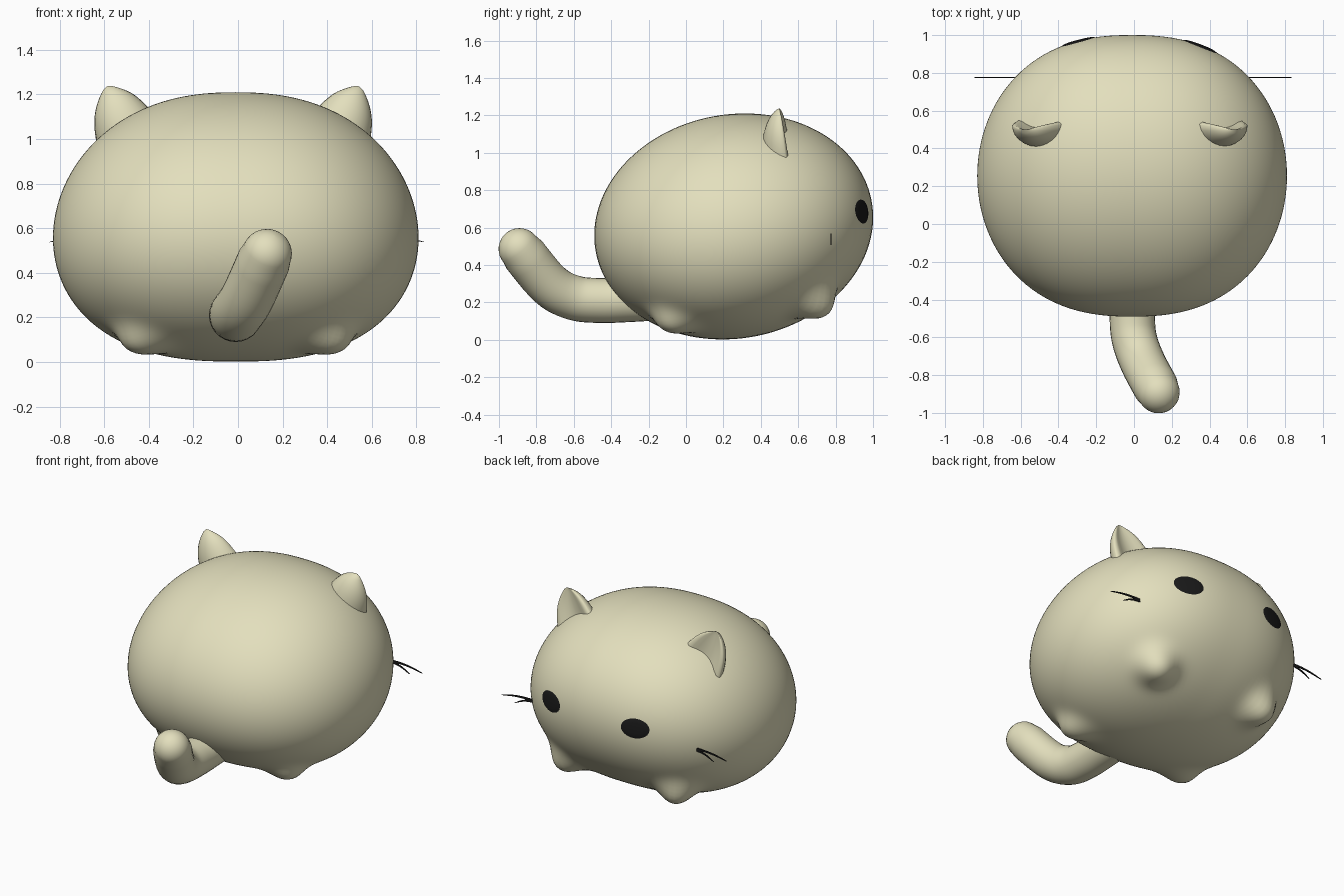
import bpy, bmesh, math
from mathutils import Vector

if "Cube" in bpy.data.objects:
    bpy.data.objects.remove(bpy.data.objects["Cube"])

CX = -0.01  # symmetry plane
P = 2.4     # sideways boxiness of the body


def material(name, rgb):
    m = bpy.data.materials.new(name)
    m.diffuse_color = (*rgb, 1)
    m.use_nodes = True
    m.node_tree.nodes["Principled BSDF"].inputs["Base Color"].default_value = m.diffuse_color
    return m


cream = material("cream", (0.77, 0.74, 0.51))
black = material("black", (0.01, 0.01, 0.01))


def finish(bm, name, mat, angle=60):
    bmesh.ops.recalc_face_normals(bm, faces=bm.faces[:])
    me = bpy.data.meshes.new(name)
    bm.to_mesh(me)
    bm.free()
    me.materials.append(mat)
    ob = bpy.data.objects.new(name, me)
    bpy.context.collection.objects.link(ob)
    bpy.ops.object.select_all(action='DESELECT')
    ob.select_set(True)
    bpy.context.view_layer.objects.active = ob
    bpy.ops.object.shade_smooth_by_angle(angle=math.radians(angle))
    return ob


def loft(name, rings, mat, angle=60):
    """Skin a list of closed rings and cap both ends."""
    bm = bmesh.new()
    rows = [[bm.verts.new(p) for p in r] for r in rings]
    n = len(rows[0])
    for a, b in zip(rows, rows[1:]):
        for i in range(n):
            j = (i + 1) % n
            bm.faces.new((a[i], a[j], b[j], b[i]))
    bm.faces.new(rows[0])
    bm.faces.new(rows[-1])
    return finish(bm, name, mat, angle)


def body_point(u, v, w):
    return Vector((CX + 0.82 * u, 0.255 + 0.743 * v + 0.06 * w,
                   0.606 + 0.604 * w - 0.05 * u * u))


# Body: leaning, slightly boxy egg with four small paws drawn out of its underside
paws = []
for s in (-1, 1):
    paws.append((Vector((CX + s * 0.42, -0.07, 0.08)), Vector((s * 0.045, -0.035, -0.048))))
    paws.append((Vector((CX + s * 0.41, 0.69, 0.21)), Vector((s * 0.025, 0.06, -0.072))))
bm = bmesh.new()
bmesh.ops.create_uvsphere(bm, u_segments=128, v_segments=96, radius=1)
for vert in bm.verts:
    u, v, w = vert.co
    p = body_point(math.copysign(abs(u) ** (2 / P), u), v, w)
    move = Vector()
    for centre, push in paws:
        move += push * math.exp(-((p - centre).length / 0.115) ** 2.5)
    vert.co = p + move
finish(bm, "body", cream)

# Tail: bent tube with a round tip
ctrl = [Vector(p) for p in ((-0.01, 0.1, 0.23), (-0.01, -0.12, 0.225), (-0.01, -0.3, 0.215),
                            (-0.01, -0.46, 0.21), (0.0, -0.6, 0.225), (0.045, -0.73, 0.295),
                            (0.13, -0.89, 0.485))]
ctrl.append(ctrl[-1] * 2 - ctrl[-2])
path = []
for k in range(1, len(ctrl) - 2):
    a, b, c, d = ctrl[k - 1:k + 3]
    for i in range(6):
        t = i / 6
        path.append((0.5 * (2 * b + (c - a) * t + (2 * a - 5 * b + 4 * c - d) * t * t
                            + (3 * b - a - 3 * c + d) * t ** 3), 0.12))
end, R = ctrl[-2], 0.112
axis = (ctrl[-2] - ctrl[-3]).normalized()
for i in range(9):
    a = math.radians(i * 11)
    path.append((end + axis * R * math.sin(a), max(R * math.cos(a), 0.003)))
rings = []
for k, (p, r) in enumerate(path):
    d = (path[min(k + 1, len(path) - 1)][0] - path[max(k - 1, 0)][0]).normalized()
    side = d.cross(Vector((0, 0, 1))).normalized()
    up = side.cross(d)
    rings.append([p + (side * math.cos(t) + up * math.sin(t)) * r
                  for t in (2 * math.pi * i / 28 for i in range(28))])
loft("tail", rings, cream)

# Ears: rounded backs, hollow fronts, leaning outward
for s, label in ((-1, "left"), (1, "right")):
    rings = []
    for k in range(17):
        t = k / 16
        q = math.sqrt(max(1 - t ** 6, 0))  # rounds the tip
        bulge = math.sin(math.pi * t)
        outer = Vector((0.605 + 0.025 * bulge - 0.015 * t, 0.95 + 0.285 * t))
        inner = Vector((0.31 + 0.21 * t + 0.01 * bulge, 1.06 + 0.18 * t + 0.035 * bulge))
        mid, half = (outer + inner) / 2, (outer - inner) / 2 * (0.3 + 0.7 * q)
        depth = (1 - t ** 1.5) * 0.85 + 0.15 * q
        yc = 0.535 - 0.035 * t
        ring = []
        for i in range(13):   # back arc
            a = math.pi * i / 12
            p = mid + half * math.cos(a)
            ring.append((-0.022 + s * p.x, yc - 0.13 * depth * math.sin(a), p.y))
        for i in range(1, 12):  # hollow front
            c = -math.cos(math.pi * i / 12)
            p = mid + half * c
            lip = 0.045 * (1 - c ** 8) * depth
            ring.append((-0.022 + s * p.x, yc + lip - 0.065 * depth * (1 - c * c), p.y))
        rings.append(ring)
    loft(label + "_ear", rings, cream, 50)


# Eyes: thin oval plates following the face
def face_point(x, z, lift):
    u = (x - CX) / 0.82
    w = (z + 0.05 * u * u - 0.606) / 0.604
    v = math.sqrt(1 - abs(u) ** P - w * w)
    n = Vector((math.copysign(1.2 * abs(u) ** (P - 1), u) / 0.82, v / 0.743, w / 0.604))
    return body_point(u, v, w) + n.normalized() * lift


for x, label in ((-0.295, "left"), (0.35, "right")):
    bm = bmesh.new()
    prev = [bm.verts.new(face_point(x, 0.685, 0.005))]
    for k in range(1, 6):
        r = k / 5
        row = [bm.verts.new(face_point(x + 0.09 * r * math.cos(a),
                                       0.685 + 0.064 * r * math.sin(a),
                                       0.005 if k < 5 else 0.002))
               for a in (2 * math.pi * i / 24 for i in range(24))]
        for i in range(24):
            j = (i + 1) % 24
            if k == 1:
                bm.faces.new((prev[0], row[i], row[j]))
            else:
                bm.faces.new((prev[i], row[i], row[j], prev[j]))
        prev = row
    eye = finish(bm, label + "_eye", black)
    if eye.data.polygons[0].normal.y < 0:
        eye.data.flip_normals()

# Whiskers: a long and a short curved hair on each cheek
for s, label in ((-1, "left"), (1, "right")):
    for kind, x0, z0, x1, z1 in (("long", 0.59, 0.56, 0.84, 0.538),
                                 ("short", 0.60, 0.555, 0.745, 0.508)):
        rings = []
        for k in range(9):
            t = k / 8
            x = x0 + (x1 - x0) * t
            z = z0 + (z1 - z0) * t + 0.011 * math.sin(math.pi * t)
            h = 0.0065 * (1 - t) ** 0.6 + 0.001
            rings.append([(CX + 0.005 + s * x, 0.775 + dy, z + dz)
                          for dy, dz in ((-0.003, -h), (0.003, -h), (0.003, h), (-0.003, h))])
        loft(label + "_" + kind + "_whisker", rings, black, 30)
